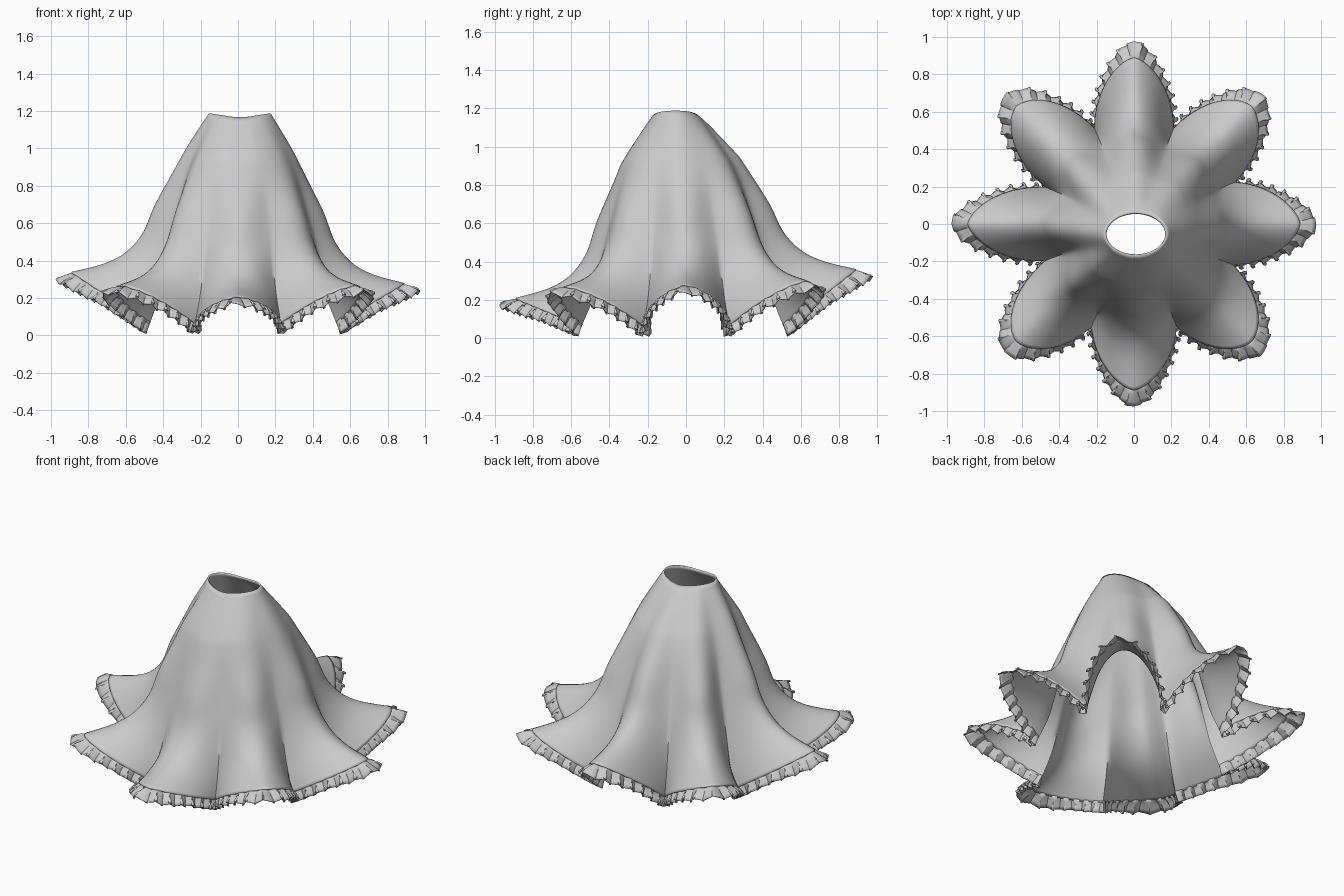
import bpy, math
from mathutils import Vector

cube = bpy.data.objects.get("Cube")
if cube:
    bpy.data.objects.remove(cube, do_unlink=True)

mat = bpy.data.materials.new("light grey cloth")
mat.use_nodes = True
GREY = (0.6, 0.6, 0.6, 1)
mat.diffuse_color = GREY
mat.node_tree.nodes["Principled BSDF"].inputs["Base Color"].default_value = GREY

LOBES = 8
# hem height at each lobe tip and hem radius at the fold following it
TIP_Z = [0.28, 0.30, 0.36, 0.29, 0.34, 0.27, 0.21, 0.27]
FOLD_R = [0.59, 0.56, 0.56, 0.52, 0.52, 0.6, 0.6, 0.58]
TIP_R, FOLD_Z = 0.89, 0.065
# (outward fraction, height fraction) from waist to hem
LOBE = [(0, 1), (.155, .795), (.265, .625), (.395, .42), (.485, .24), (.61, .12), (.77, .05), (1, 0)]
FOLD = [(0, 1), (.24, .84), (.40, .71), (.54, .55), (.66, .40), (.75, .265), (.85, .13), (1, 0)]


def spline(points, s):
    """Smooth curve through the points, s from 0 to 1."""
    n = len(points) - 1
    i = min(int(s * n), n - 1)
    t = s * n - i
    a, b, c, d = (Vector(points[min(max(j, 0), n)]) for j in range(i - 1, i + 3))
    return 0.5 * (2 * b + (c - a) * t + (2 * a - 5 * b + 4 * c - d) * t * t
                  + (3 * b - a - 3 * c + d) * t ** 3)


def cloth(turn, s):
    """Point on the skirt; turn counts lobes around, s runs waist to hem."""
    k = math.floor(turn + 0.5)
    off = turn - k
    u = abs(off) * 2
    ang = turn * math.tau / LOBES
    c, si = math.cos(ang), math.sin(ang)
    waist_r = 1 / math.hypot(c / 0.165, si / 0.115)
    # the opening widens quickly from an oval to a circle
    round_r = waist_r + (0.165 - waist_r) * min(1, s * 5)
    waist_z = 1.167 + 0.021 * c * c
    fold_r = FOLD_R[(k if off >= 0 else k - 1) % LOBES]
    lf, lh = spline(LOBE, s)
    vf, vh = spline(FOLD, s)
    tip_z = TIP_Z[k % LOBES]
    soft = 0.5 + 0.5 * math.cos(math.pi * u)
    sharp = 1 - u ** (1.65 if k % 2 else 1.45)
    w = soft + (sharp - soft) * s ** 2.5
    r_l, r_f = (round_r + f * (r - round_r) for f, r in ((lf, TIP_R), (vf, fold_r)))
    z_l, z_f = (z + h * (waist_z - z) for h, z in ((lh, tip_z), (vh, FOLD_Z)))
    r = r_f + (r_l - r_f) * w
    z = z_f + (z_l - z_f) * w
    return Vector((r * c + 0.01 * (1 - s), r * si - 0.055 * (1 - s) ** 2.5, z))


def band(name, rows, thickness):
    """Closed band from rows of points, top to bottom."""
    n = len(rows[0])
    verts = [p for row in rows for p in row]
    faces = [(j * n + i, (j + 1) * n + i, (j + 1) * n + (i + 1) % n, j * n + (i + 1) % n)
             for j in range(len(rows) - 1) for i in range(n)]
    mesh = bpy.data.meshes.new(name)
    mesh.from_pydata(verts, [], faces)
    mesh.materials.append(mat)
    ob = bpy.data.objects.new(name, mesh)
    bpy.context.collection.objects.link(ob)
    solid = ob.modifiers.new("thickness", "SOLIDIFY")
    solid.thickness = thickness
    solid.offset = -1
    bpy.ops.object.select_all(action="DESELECT")
    bpy.context.view_layer.objects.active = ob
    ob.select_set(True)
    bpy.ops.object.shade_smooth_by_angle(angle=math.radians(60))


# skirt body
AROUND, DOWN = LOBES * 24, 40
band("skirt_body", [[cloth(i * LOBES / AROUND, j / DOWN) for i in range(AROUND)]
                    for j in range(DOWN + 1)], 0.01)

# gathered trim along the hem, evenly spaced by length within each lobe
PLEATS, STEPS = 13, 12
SAMPLES = 200
trim = [[] for _ in range(5)]
for lobe in range(LOBES):
    turns = [lobe - 0.5 + i / SAMPLES for i in range(SAMPLES + 1)]
    run = [0]
    for a, b in zip(turns, turns[1:]):
        run.append(run[-1] + (cloth(b, 1) - cloth(a, 1)).length)
    i = 0
    count = PLEATS * STEPS
    for q in range(count):
        goal = run[-1] * q / count
        while run[i + 1] < goal:
            i += 1
        turn = turns[i] + (goal - run[i]) / (run[i + 1] - run[i]) / SAMPLES
        base = cloth(turn, 0.985)
        along = (cloth(turn + 0.01, 0.99) - cloth(turn - 0.01, 0.99)).normalized()
        out = cloth(turn, 1) - cloth(turn, 0.94)
        out = (out - along * out.dot(along)).normalized()
        normal = out.cross(along)
        tip = max(0, 1 - abs(turn - lobe) * 3.5)
        length = 0.056 + 0.045 * tip
        phase = math.tau * q / STEPS
        for j, row in enumerate(trim):
            t = j / (len(trim) - 1)
            wave = normal * math.sin(phase) * 0.02 * t ** 0.7
            curl = along * math.sin(2 * phase) * 0.017 * t
            row.append(base - normal * 0.006 + out * length * t + wave + curl
                       - Vector((0, 0, 0.012 * t * t)))
band("hem_ruffle", trim, 0.004)
